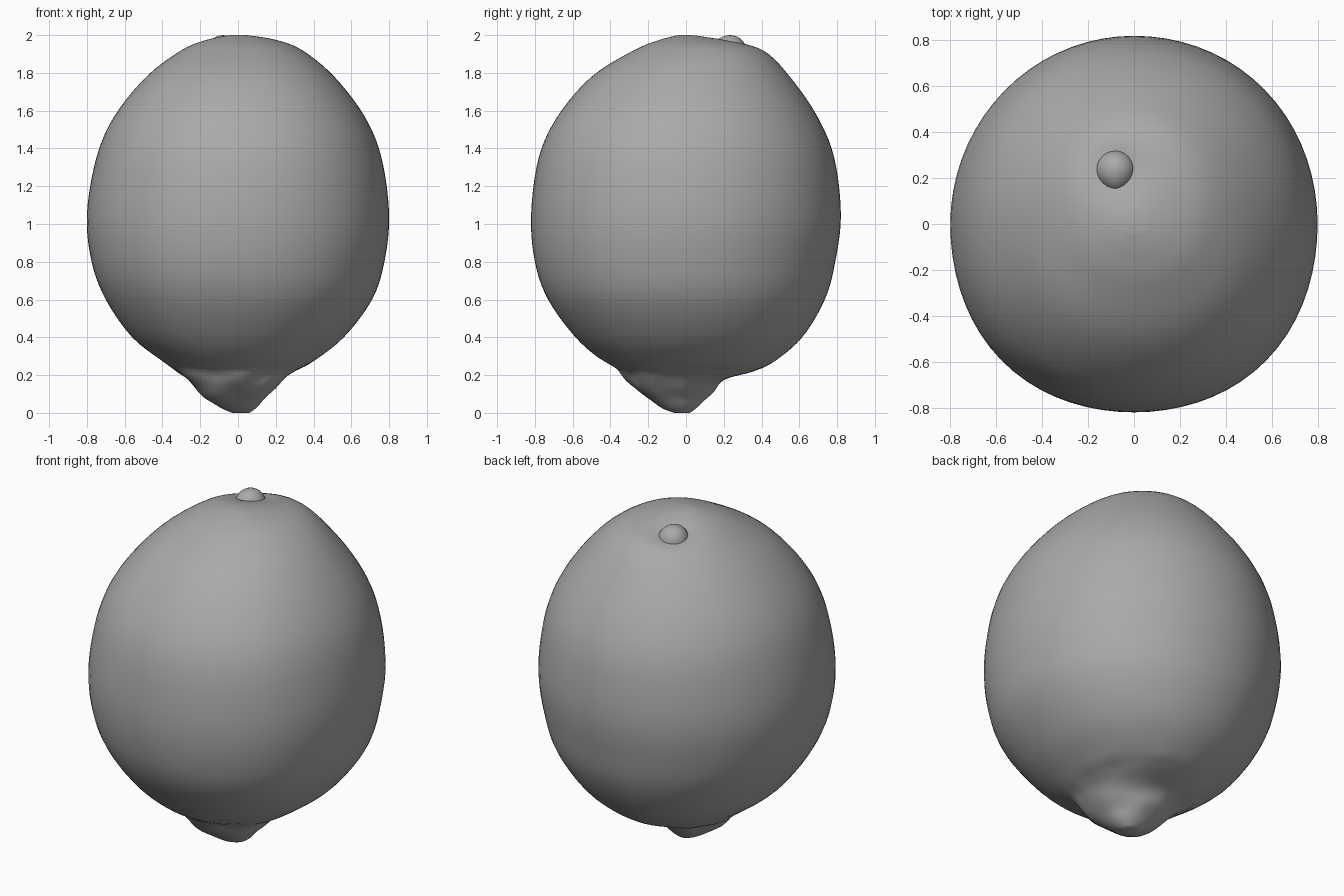
import bpy, bmesh, math
from mathutils import Vector, noise

old = bpy.data.objects.get("Cube")
if old:
    bpy.data.objects.remove(old, do_unlink=True)

# One plain grey for the whole fruit
grey = bpy.data.materials.new("plain_grey")
grey.use_nodes = True
grey.diffuse_color = (0.4, 0.4, 0.4, 1)
grey.node_tree.nodes["Principled BSDF"].inputs["Base Color"].default_value = (0.4, 0.4, 0.4, 1)

SEGMENTS, STEPS = 72, 5
STEM = Vector((-0.08, 0.235))

# Outline from tip to crown: height, right edge, left edge, front edge, back edge
OUTLINE = [
    (0.00, -0.03, 0.06, -0.06, 0.02),
    (0.03, -0.10, 0.10, -0.14, 0.06),
    (0.10, -0.19, 0.18, -0.24, 0.13),
    (0.175, -0.27, 0.25, -0.32, 0.21),
    (0.22, -0.33, 0.31, -0.38, 0.36),
    (0.27, -0.395, 0.395, -0.44, 0.465),
    (0.40, -0.56, 0.56, -0.585, 0.615),
    (0.60, -0.70, 0.71, -0.73, 0.735),
    (0.80, -0.775, 0.775, -0.80, 0.79),
    (1.05, -0.80, 0.80, -0.82, 0.82),
    (1.35, -0.75, 0.76, -0.78, 0.785),
    (1.57, -0.655, 0.67, -0.68, 0.695),
    (1.78, -0.485, 0.51, -0.50, 0.55),
    (1.92, -0.30, 0.34, -0.275, 0.41),
    (1.975, -0.17, 0.20, -0.14, 0.24),
    (2.00, -0.05, 0.05, -0.04, 0.05),
]


def smooth_rows(rows):
    """Pass a smooth curve through the outline rows."""
    out = []
    for i in range(len(rows) - 1):
        a, b, c, d = (rows[max(0, min(len(rows) - 1, i + k))] for k in (-1, 0, 1, 2))
        for s in range(STEPS):
            t = s / STEPS
            out.append([q + 0.5 * t * (r - p + t * (2 * p - 5 * q + 4 * r - e + t * (3 * (q - r) + e - p)))
                        for p, q, r, e in zip(a, b, c, d)])
    return out + [list(rows[-1])]


def corner_swell(c, s):
    """Fullness of each diagonal: the front corners are a little fuller."""
    if s > 0:
        amount = 0.008 if c > 0 else 0.0
    else:
        amount = 0.022
    return 1 + amount * (2 * c * s) ** 2


def skin_point(row, angle):
    z, right, left, front, back = row
    c, s = math.cos(angle), math.sin(angle)
    swell = corner_swell(c, s)
    p = Vector(((left + right) / 2 + (left - right) / 2 * c * swell,
                (front + back) / 2 + (back - front) / 2 * s * swell, z))
    # lumpy tip with a crease in front where it meets the body
    tip = max(0, min(1, (0.28 - z) / 0.08)) * min(1, z / 0.08)
    lump = 0.025 * noise.noise(p * 7) * tip
    crease = 0.035 * math.exp(-((z - 0.23) / 0.04) ** 2) * max(0, -s) ** 2
    p.x += c * (lump - crease)
    p.y += s * (lump - crease)
    # shallow hollow around the stem
    if z > 1.5:
        p.z -= 0.035 * math.exp(-((p.xy - STEM).length / 0.12) ** 2)
    return p


def finish(bm, name):
    bmesh.ops.recalc_face_normals(bm, faces=bm.faces)
    mesh = bpy.data.meshes.new(name)
    bm.to_mesh(mesh)
    bm.free()
    mesh.materials.append(grey)
    mesh.shade_smooth()
    obj = bpy.data.objects.new(name, mesh)
    bpy.context.collection.objects.link(obj)
    return obj


# Fruit body with its pointed tip
bm = bmesh.new()
rings = [[bm.verts.new(skin_point(row, 2 * math.pi * k / SEGMENTS)) for k in range(SEGMENTS)]
         for row in smooth_rows(OUTLINE)]
for low, high in zip(rings, rings[1:]):
    for k in range(SEGMENTS):
        n = (k + 1) % SEGMENTS
        bm.faces.new((low[k], low[n], high[n], high[k]))
bm.faces.new(rings[0][::-1])
bm.faces.new(rings[-1])
finish(bm, "fruit_body")

# Stem button, drawn out to a small point at the front
bm = bmesh.new()
bmesh.ops.create_uvsphere(bm, u_segments=24, v_segments=14, radius=0.085)
for v in bm.verts:
    if v.co.y < 0:
        v.co.y *= 1 + 0.15 * (1 - abs(v.co.x) / 0.085)
stem = finish(bm, "stem_button")
stem.location = (STEM.x, STEM.y, 1.915)
